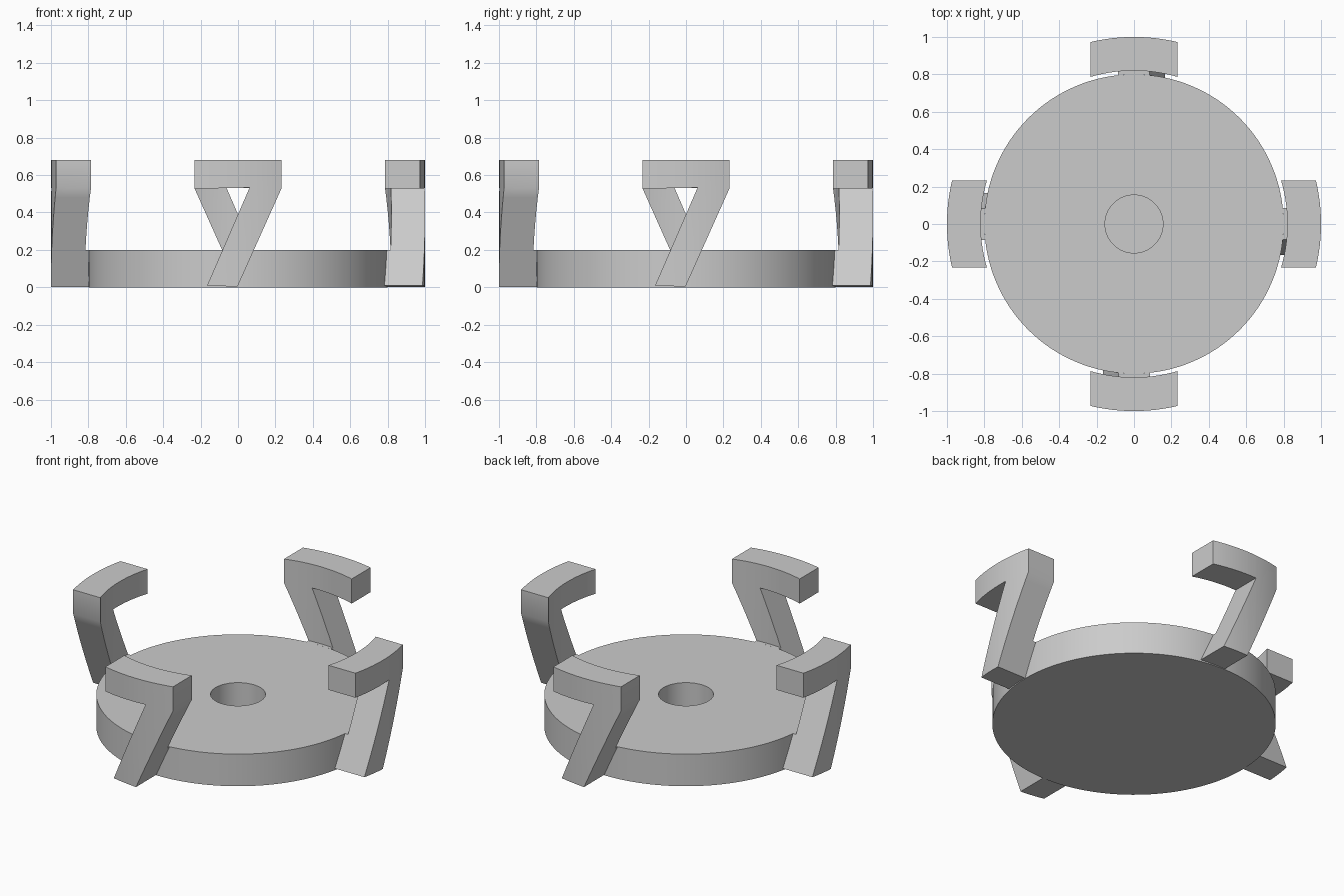
import bpy, bmesh, math
from mathutils import Matrix, Vector

cube = bpy.data.objects.get("Cube")
if cube:
    bpy.data.objects.remove(cube, do_unlink=True)

grey = bpy.data.materials.new("plain_grey")
grey.use_nodes = True
colour = (0.6, 0.6, 0.6, 1)
grey.diffuse_color = colour
grey.node_tree.nodes["Principled BSDF"].inputs["Base Color"].default_value = colour


def finish(bm, name):
    bmesh.ops.recalc_face_normals(bm, faces=bm.faces)
    mesh = bpy.data.meshes.new(name)
    bm.to_mesh(mesh)
    bm.free()
    mesh.materials.append(grey)
    obj = bpy.data.objects.new(name, mesh)
    bpy.context.collection.objects.link(obj)
    bpy.ops.object.select_all(action="DESELECT")
    obj.select_set(True)
    bpy.context.view_layer.objects.active = obj
    bpy.ops.object.shade_smooth_by_angle(angle=math.radians(25))
    return obj


def lathe(name, profile, steps):
    bm = bmesh.new()
    verts = [bm.verts.new((r, 0, z)) for r, z in profile]
    edges = [bm.edges.new(pair) for pair in zip(verts, verts[1:])]
    bmesh.ops.spin(bm, geom=verts + edges, cent=(0, 0, 0), axis=(0, 0, 1),
                   angle=math.tau, steps=steps)
    bmesh.ops.remove_doubles(bm, verts=bm.verts, dist=1e-5)
    return finish(bm, name)


def curved_plate(name, profile, inner, outer, turn):
    """Cut a front outline into strips, thicken it and wrap it around z."""
    bm = bmesh.new()
    bm.faces.new([bm.verts.new((x, 0, z)) for x, z in profile])
    cuts = {x for x, z in profile} | {i * 0.03 for i in range(-7, 8)}
    for x in sorted(cuts):
        bmesh.ops.bisect_plane(bm, geom=bm.verts[:] + bm.edges[:] + bm.faces[:],
                               dist=1e-5, plane_co=(x, 0, 0), plane_no=(1, 0, 0))
    front = set(bm.verts)
    bmesh.ops.extrude_face_region(bm, geom=bm.faces[:], use_keep_orig=True)
    for v in bm.verts:
        radius = outer if v in front else inner
        v.co.y = -math.sqrt(radius ** 2 - v.co.x ** 2)
    bmesh.ops.rotate(bm, verts=bm.verts, cent=Vector(),
                     matrix=Matrix.Rotation(turn, 3, "Z"))
    return finish(bm, name)


# Round base with a blind centre hole
DISC, TOP = 0.8, 0.2
lathe("base_disc", [(0, 0), (DISC, 0), (DISC, TOP), (0.155, TOP),
                    (0.155, 0.03), (0, 0.03)], 128)

# Hooked prong outline: slanted stem under a level bar
toe, heel = Vector((-0.165, 0.01)), Vector((-0.003, 0.003))
crook, elbow = Vector((0.062, 0.533)), Vector((0.233, 0.53))
prong = [toe, heel, elbow, (0.233, 0.68), (-0.233, 0.68), (-0.233, 0.527), crook]


def at_top(a, b):
    return a.lerp(b, (TOP - a.y) / (b.y - a.y))


# Lower stem portion that reaches inward to the base
foot = [toe, heel, at_top(heel, elbow), at_top(toe, crook)]

for i, side in enumerate(("front", "left", "back", "right")):
    turn = i * math.pi / 2
    curved_plate(side + "_prong", prong, 0.82, 1.0, turn)
    curved_plate(side + "_prong_foot", foot, DISC, 0.82, turn)
